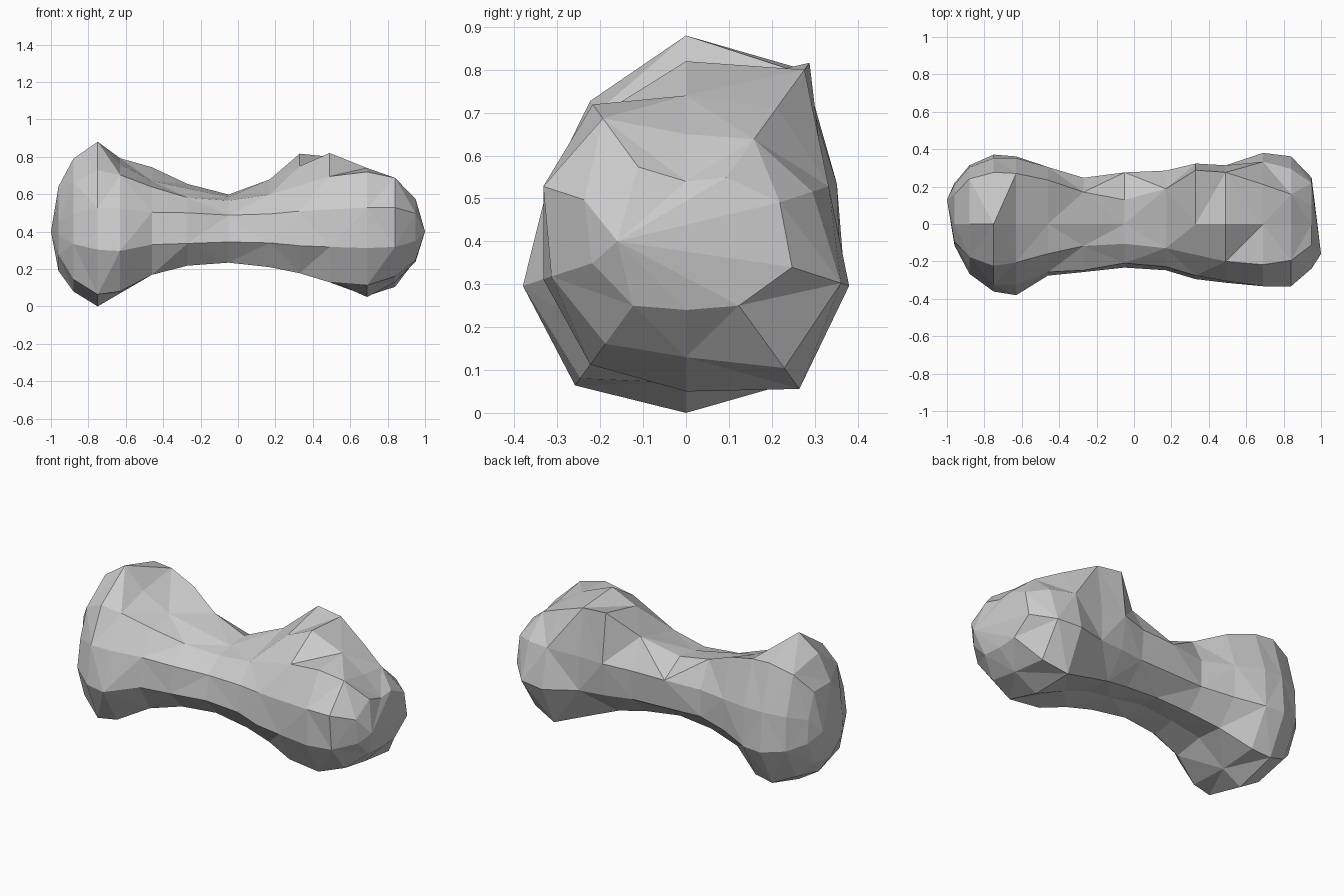
import bpy, bmesh, math

AXIS_Z = 0.42
# Cross-sections along the bone: x, then ten radii every 36 degrees
# (starting just above +y, over the top, round -y and underneath)
SECTIONS = [
    (-0.96, .22, .27, .22, .16, .11, .12, .18, .23, .26, .23),
    (-0.88, .32, .41, .37, .30, .25, .28, .34, .34, .36, .33),
    (-0.75, .37, .47, .46, .38, .34, .38, .44, .42, .43, .39),
    (-0.63, .37, .46, .34, .35, .34, .40, .42, .35, .41, .38),
    (-0.46, .32, .40, .25, .27, .27, .29, .31, .22, .29, .31),
    (-0.27, .26, .29, .21, .20, .26, .27, .25, .185, .24, .26),
    (-0.05, .29, .22, .165, .18, .22, .245, .23, .165, .22, .27),
    (0.17, .30, .32, .21, .22, .24, .26, .26, .20, .25, .28),
    (0.33, .34, .49, .33, .28, .29, .31, .30, .22, .29, .31),
    (0.49, .33, .47, .40, .34, .32, .33, .36, .28, .36, .33),
    (0.69, .35, .36, .32, .37, .35, .35, .38, .37, .45, .40),
    (0.84, .31, .27, .23, .33, .35, .33, .32, .29, .39, .38),
    (0.95, .23, .16, .12, .19, .25, .23, .21, .18, .21, .26),
]
LEFT_TIP = (-1.0, 0.13, 0.40)
RIGHT_TIP = (1.0, -0.16, 0.40)


def add_ring(bm, section):
    x, radii = section[0], section[1:]
    step = math.tau / len(radii)
    angles = [(i + 0.5) * step for i in range(len(radii))]
    return [bm.verts.new((x, r * math.cos(a), AXIS_Z + r * math.sin(a)))
            for r, a in zip(radii, angles)]


def close_end(bm, ring, tip):
    point = bm.verts.new(tip)
    for i in range(len(ring)):
        bm.faces.new((ring[i], ring[(i + 1) % len(ring)], point))


# Bone body: faceted skin between the sections, with alternating diagonals
bm = bmesh.new()
rings = [add_ring(bm, s) for s in SECTIONS]
for k, (a, b) in enumerate(zip(rings, rings[1:])):
    for i in range(len(a)):
        j = (i + 1) % len(a)
        if (i + k) % 2:
            bm.faces.new((a[i], a[j], b[i]))
            bm.faces.new((a[j], b[j], b[i]))
        else:
            bm.faces.new((a[i], a[j], b[j]))
            bm.faces.new((a[i], b[j], b[i]))

# Pointed knob ends
close_end(bm, rings[0], LEFT_TIP)
close_end(bm, rings[-1], RIGHT_TIP)
bmesh.ops.recalc_face_normals(bm, faces=bm.faces[:])

mesh = bpy.data.meshes.new("bone_shaped_rock")
bm.to_mesh(mesh)
bm.free()
rock = bpy.data.objects.new("bone_shaped_rock", mesh)
bpy.context.collection.objects.link(rock)
